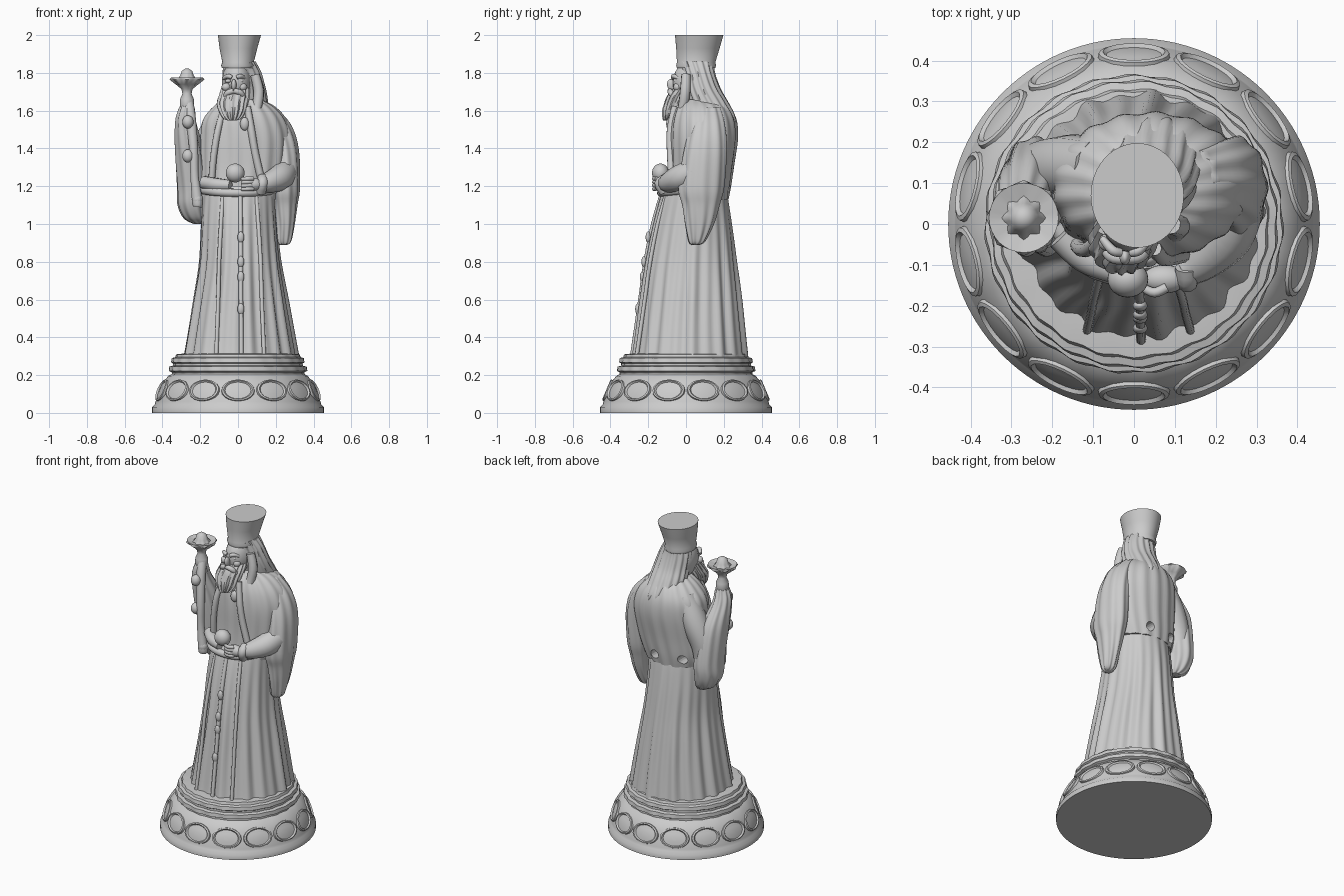
import bpy, bmesh, math
from mathutils import Vector, Matrix


def finish(name, bm):
    bmesh.ops.recalc_face_normals(bm, faces=bm.faces)
    me = bpy.data.meshes.new(name)
    bm.to_mesh(me)
    bm.free()
    ob = bpy.data.objects.new(name, me)
    bpy.context.collection.objects.link(ob)
    return ob


def spline(rows, steps):
    """Catmull-Rom through the section rows."""
    if steps == 1:
        return rows
    out = []
    for i in range(len(rows) - 1):
        a, b, c, d = (rows[min(max(i + k, 0), len(rows) - 1)] for k in (-1, 0, 1, 2))
        for s in range(steps):
            t = s / steps
            out.append([q + .5 * t * (r - p + t * (2*p - 5*q + 4*r - s4 + t * (3*(q - r) + s4 - p)))
                        for p, q, r, s4 in zip(a, b, c, d)])
    out.append(rows[-1])
    return out


def loft(name, rows, fold=None, n=64, steps=5):
    """Stack of ellipses given as (z, x min, x max, y min, y max); fold(angle, z) offsets radially."""
    bm = bmesh.new()
    rings = []
    for z, x0, x1, y0, y1 in spline(rows, steps):
        ring = []
        for k in range(n):
            a = 2 * math.pi * k / n
            f = fold(a, z) if fold else 0
            ring.append(bm.verts.new(((x0 + x1) / 2 + ((x1 - x0) / 2 + f) * math.cos(a),
                                      (y0 + y1) / 2 + ((y1 - y0) / 2 + f) * math.sin(a), z)))
        rings.append(ring)
    for r, s in zip(rings, rings[1:]):
        for k in range(n):
            bm.faces.new((r[k], r[(k + 1) % n], s[(k + 1) % n], s[k]))
    bm.faces.new(rings[0])
    bm.faces.new(rings[-1])
    return finish(name, bm)


def lathe(name, profile, cx=0, cy=0, fold=None, n=64):
    return loft(name, [(z, cx - r, cx + r, cy - r, cy + r) for r, z in profile], fold, n, 1)


def ball(name, loc, size, rot=(0, 0, 0)):
    bm = bmesh.new()
    bmesh.ops.create_uvsphere(bm, u_segments=24, v_segments=14, radius=1)
    ob = finish(name, bm)
    ob.location, ob.scale, ob.rotation_euler = loc, size, rot
    return ob


def tube(name, pts):
    """Smooth tube through (x, y, z, radius) points."""
    cu = bpy.data.curves.new(name, 'CURVE')
    cu.dimensions, cu.bevel_depth, cu.bevel_resolution = '3D', 1, 3
    cu.use_fill_caps = True
    path = spline(pts, 4)
    sp = cu.splines.new('POLY')
    sp.points.add(len(path) - 1)
    for p, (x, y, z, r) in zip(sp.points, path):
        p.co, p.radius = (x, y, z, 1), r
    sp.use_smooth = True
    ob = bpy.data.objects.new(name, cu)
    bpy.context.collection.objects.link(ob)
    return ob


# Round stepped plinth with 14 oval medallions
lathe("plinth", [(.455, 0), (.455, .03), (.44, .045), (.437, .06), (.425, .09), (.405, .15), (.37, .195),
                 (.35, .205), (.35, .215), (.365, .222), (.362, .245), (.342, .25), (.342, .262),
                 (.352, .268), (.348, .29), (.33, .295), (.325, .31), (.28, .315)],
      fold=lambda a, z: .003 * math.sin(23 * a + 40 * z) if z > .2 else 0, n=112)
for i in range(14):
    a = 2 * math.pi * (i + .5) / 14
    out = Vector((math.cos(a), math.sin(a), .42)).normalized()
    side = Vector((-math.sin(a), math.cos(a), 0))
    up = out.cross(side)
    bm = bmesh.new()
    loops = []
    for s, h in ((1.08, -.02), (1.04, .008), (.92, .012), (.82, .003), (.4, .008)):
        loops.append([bm.verts.new(side * .083 * s * math.cos(t) + up * .058 * s * math.sin(t) + out * h)
                      for t in (2 * math.pi * k / 20 for k in range(20))])
    for r, q in zip(loops, loops[1:]):
        for k in range(20):
            bm.faces.new((r[k], r[(k + 1) % 20], q[(k + 1) % 20], q[k]))
    bm.faces.new(loops[-1])
    finish("medallion", bm).location = (.411 * math.cos(a), .411 * math.sin(a), .118)


# Pleated robe skirt
def pleats(a, z):
    w = min(1, (1.25 - z) * 1.5)
    return w * (.007 * math.sin(22 * a + math.sin(4 * z)) + .006 * math.sin(13 * a + 1) - .003)


robe = loft("robe", [(.27, -.295, .32, -.29, .325), (.34, -.28, .308, -.275, .318), (.6, -.235, .26, -.24, .29),
                     (.8, -.205, .225, -.213, .265), (1, -.195, .205, -.175, .24), (1.15, -.185, .195, -.135, .218),
                     (1.2, -.18, .19, -.11, .2)], pleats, n=144, steps=6)
# Front panel edges and hanging cord on the robe
for x, r in ((-.1, .011), (.015, .012), (.12, .011)):
    k = .025 * (abs(x - .01) / .11)
    tube("robe_trim", [(x * .8, -.132 + k, 1.15, r), (x * .9, -.175 + k, 1, r), (x, -.215 + k, .8, r),
                       (x * 1.05, -.243 + k, .6, r), (x * 1.15, -.285 + k, .31, r)])
for z, y in ((.93, -.2), (.8, -.222), (.72, -.23), (.55, -.255)):
    ball("cord_knot", (.015, y, z), (.018, .014, .03))
tube("belt", [(.19, .0, 1.18, .022), (.12, -.1, 1.17, .022), (0, -.132, 1.165, .022),
              (-.12, -.1, 1.17, .022), (-.19, .0, 1.18, .022)])

# Caped torso
cape = loft("caped_torso", [(1.13, -.19, .21, -.1, .222), (1.2, -.205, .24, -.09, .235), (1.3, -.205, .265, -.085, .25),
                            (1.45, -.2, .28, -.085, .272), (1.55, -.185, .255, -.075, .265),
                            (1.62, -.13, .195, -.05, .23), (1.66, -.07, .12, -.02, .18)],
            lambda a, z: .004 * math.sin(17 * a + 5 * z), n=96)
# Two pits under the back hem of the cape
for x in (.065, -.115):
    bm = bmesh.new()
    bmesh.ops.create_cone(bm, cap_ends=True, segments=16, radius1=.028, radius2=.028, depth=.16,
                          matrix=Matrix.Translation((x, .2, 1.185)) @ Matrix.Rotation(math.pi / 2, 4, 'X'))
    cutter = finish("pit_cutter", bm)
    cutter.hide_render = True
    cutter.hide_set(True)
    for ob in (robe, cape):
        mod = ob.modifiers.new("pit", 'BOOLEAN')
        mod.operation, mod.object = 'DIFFERENCE', cutter

# Hanging sleeves
crease = lambda a, z: .004 * math.sin(9 * a + 6 * z)
loft("hanging_sleeve", [(.89, .225, .26, .03, .07), (.91, .205, .28, .015, .1), (1, .2, .298, -.005, .145),
                        (1.1, .185, .312, -.02, .175), (1.2, .17, .325, -.04, .2), (1.4, .17, .318, -.005, .215),
                        (1.53, .14, .275, .03, .205), (1.62, .1, .195, .06, .18)], crease)
loft("raised_sleeve", [(1, -.23, -.18, .1, .15), (1.03, -.285, -.165, .05, .18), (1.1, -.318, -.165, .015, .205),
                       (1.2, -.322, -.165, 0, .21), (1.4, -.333, -.19, -.03, .17), (1.54, -.33, -.225, -.035, .09),
                       (1.6, -.315, -.23, -.03, .06), (1.64, -.295, -.24, -.015, .045)], crease)
tube("shoulder_drape", [(-.08, .13, 1.56, .08), (-.16, .14, 1.42, .08), (-.22, .13, 1.28, .075), (-.23, .13, 1.12, .06)])

# Staff with flared finial, and the hand gripping it
tube("staff", [(-.215, -.05, 1.09, .025), (-.215, -.05, 1.12, .03), (-.23, -.05, 1.25, .023),
               (-.235, -.045, 1.4, .025), (-.25, -.02, 1.56, .028), (-.263, .01, 1.65, .027)])
for z, x in ((1.54, -.265), (1.36, -.265), (1.13, -.215)):
    ball("staff_grip", (x, -.05, z), (.03, .03, .035))
lathe("finial", [(.03, 1.59), (.038, 1.63), (.037, 1.66), (.024, 1.69), (.03, 1.715), (.055, 1.74), (.087, 1.765),
                 (.085, 1.775), (.048, 1.765), (.036, 1.785), (.028, 1.81), (.01, 1.822)],
      -.27, .015, lambda a, z: .006 * math.cos(8 * a) if .0 < z - 1.73 < .04 else 0, n=32)

# Forearm, hand and orb at the waist
tube("forearm", [(.25, .05, 1.28, .07), (.22, -.03, 1.245, .07), (.16, -.09, 1.22, .055), (.12, -.115, 1.215, .04)])
tube("cuff", [(.13, -.105, 1.24, .03), (.13, -.14, 1.215, .028), (.12, -.115, 1.17, .028)])
ball("hand", (.075, -.135, 1.21), (.055, .035, .035))
for i in range(4):
    z = 1.24 - .018 * i
    tube("finger", [(.08, -.155, z, .012), (.05, -.168, z, .012), (.02, -.155, z - .003, .01)])
ball("orb", (-.015, -.135, 1.27), (.05, .045, .05))
tube("sleeve_fold", [(-.18, -.03, 1.22, .035), (-.12, -.085, 1.21, .035), (-.04, -.12, 1.205, .028)])

# Cloak front edges
tube("cloak_edge", [(.05, -.06, 1.62, .018), (.07, -.082, 1.5, .02), (.09, -.082, 1.38, .02), (.12, -.075, 1.25, .02)])
tube("cloak_edge_inner", [(-.08, -.03, 1.6, .016), (-.11, -.06, 1.48, .018), (-.13, -.062, 1.35, .018), (-.14, -.05, 1.22, .018)])
ball("pendant", (.035, -.085, 1.53), (.024, .02, .035))

# Head turned slightly to the viewer's left
ball("head", (-.008, .035, 1.75), (.078, .105, .115))
ball("nose", (-.022, -.078, 1.735), (.014, .022, .032), (.2, 0, 0))
for s in (-1, 1):
    x = -.02 + .033 * s
    ball("eye", (x, -.053, 1.757), (.016, .012, .01))
    tube("brow", [(x - .02 * s, -.07, 1.775, .011), (x, -.064, 1.783, .012), (x + .025 * s, -.035, 1.77, .009)])
    ball("cheek", (x + .01 * s, -.045, 1.725), (.024, .022, .022))
    tube("moustache", [(-.024, -.085, 1.705, .014), (x, -.08, 1.695, .016), (x + .022 * s, -.06, 1.665, .01)])

# Hair and beard with strand grooves
strands = lambda a, z: .005 * math.sin(15 * a + 12 * z)
loft("hair", [(1.52, .04, .13, .13, .25), (1.57, -.05, .165, .06, .258), (1.65, -.07, .155, .02, .218),
              (1.72, -.072, .142, .0, .178), (1.8, -.078, .12, -.01, .15), (1.86, -.07, .09, -.03, .14)], strands, n=80)
tube("hair_lock", [(.09, .0, 1.79, .025), (.11, -.005, 1.7, .028), (.1, -.02, 1.61, .025), (.09, -.055, 1.53, .015)])
loft("beard", [(1.548, -.05, -.01, -.115, -.085), (1.56, -.075, .015, -.12, -.05), (1.6, -.1, .04, -.122, 0),
               (1.64, -.11, .05, -.112, .02), (1.68, -.098, .058, -.095, .04), (1.72, -.085, .06, -.062, .05)],
     strands)

# Tall flared hat with a band
hat = loft("hat", [(1.825, -.085, .085, -.048, .155), (1.84, -.09, .09, -.052, .16), (1.855, -.083, .083, -.048, .155),
                   (1.93, -.098, .102, -.052, .178), (2, -.106, .122, -.058, .198)], n=48, steps=1)

bpy.ops.object.select_all(action='DESELECT')
for ob in bpy.data.objects:
    if ob.type == 'MESH' and not ob.hide_render:
        ob.select_set(True)
bpy.context.view_layer.objects.active = hat
bpy.ops.object.shade_smooth_by_angle(angle=math.radians(50))
